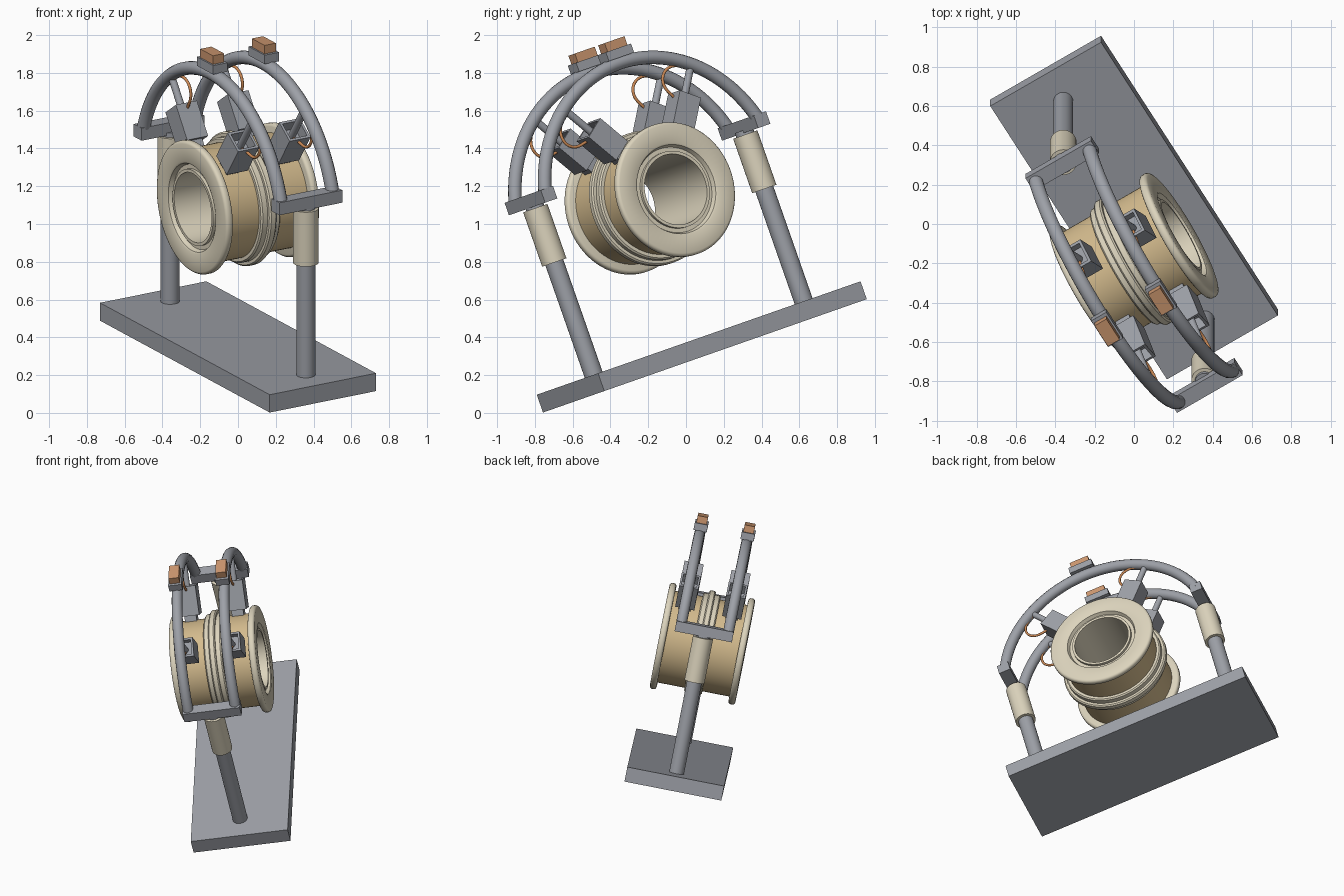
import bpy, bmesh, math
from mathutils import Matrix, Vector

cube = bpy.data.objects.get("Cube")
if cube:
    bpy.data.objects.remove(cube, do_unlink=True)

# Tilted frame of the whole assembly
FRAME = (Matrix.Translation((0, 0.10, 0.302))
         @ Matrix.Rotation(math.radians(19.3), 4, 'X')
         @ Matrix.Rotation(math.radians(31.4), 4, 'Z'))
HUB_Z = 0.883        # height of the spool axis
ARCH_R = 0.73        # arch radius around the spool axis
ARCH_X = 0.16        # sideways position of each arch
POST_Y = 0.69


def material(name, rgb):
    m = bpy.data.materials.new(name)
    m.use_nodes = True
    color = (*rgb, 1)
    m.diffuse_color = color
    m.node_tree.nodes["Principled BSDF"].inputs["Base Color"].default_value = color
    return m


STEEL = material("steel grey", (0.34, 0.355, 0.39))
BEIGE = material("pale beige", (0.72, 0.66, 0.51))
TAN = material("tan", (0.66, 0.50, 0.27))
COPPER = material("copper", (0.61, 0.31, 0.16))
WIRE = material("wire orange", (0.60, 0.25, 0.09))


def add(name, data, mat, matrix):
    ob = bpy.data.objects.new(name, data)
    data.materials.append(mat)
    ob.matrix_world = FRAME @ matrix
    bpy.context.collection.objects.link(ob)
    return ob


def from_bmesh(name, bm, mat, matrix=Matrix(), smooth=False):
    bmesh.ops.recalc_face_normals(bm, faces=bm.faces)
    me = bpy.data.meshes.new(name)
    bm.to_mesh(me)
    bm.free()
    ob = add(name, me, mat, matrix)
    if smooth:
        bpy.ops.object.select_all(action='DESELECT')
        ob.select_set(True)
        bpy.context.view_layer.objects.active = ob
        bpy.ops.object.shade_smooth_by_angle(angle=math.radians(35))
    return ob


def box(name, center, size, mat, matrix=Matrix(), hollow=0):
    bm = bmesh.new()
    bmesh.ops.create_cube(bm, size=1)
    bmesh.ops.scale(bm, vec=size, verts=bm.verts)
    bmesh.ops.translate(bm, vec=center, verts=bm.verts)
    if hollow:
        # sink a pocket into the upper face
        top = max(bm.faces, key=lambda f: f.calc_center_median().z)
        bmesh.ops.inset_region(bm, faces=[top], thickness=0.02)
        inner = bmesh.ops.extrude_face_region(bm, geom=[top])["geom"]
        bmesh.ops.translate(bm, vec=(0, 0, -hollow),
                            verts=[v for v in inner if isinstance(v, bmesh.types.BMVert)])
        if top.is_valid:
            bmesh.ops.delete(bm, geom=[top], context='FACES_ONLY')
    return from_bmesh(name, bm, mat, matrix)


def rod(name, x, y, z0, z1, radius, mat, matrix=Matrix()):
    bm = bmesh.new()
    bmesh.ops.create_cone(bm, cap_ends=True, segments=32, radius1=radius, radius2=radius,
                          depth=z1 - z0, matrix=Matrix.Translation((x, y, (z0 + z1) / 2)))
    return from_bmesh(name, bm, mat, matrix, True)


def lathe(name, profile, mat):
    """Spin a closed (x, radius) profile around the spool axis."""
    bm = bmesh.new()
    verts = [bm.verts.new((x, 0, r)) for x, r in profile]
    edges = [bm.edges.new((verts[i - 1], verts[i])) for i in range(len(verts))]
    bmesh.ops.spin(bm, geom=verts + edges, cent=(0, 0, 0), axis=(1, 0, 0),
                   angle=math.tau, steps=72, use_duplicate=False)
    bmesh.ops.remove_doubles(bm, verts=bm.verts, dist=0.0001)
    return from_bmesh(name, bm, mat, Matrix.Translation((0, 0, HUB_Z)), True)


def tube(name, points, radius, mat, matrix=Matrix(), kind='POLY'):
    cu = bpy.data.curves.new(name, 'CURVE')
    cu.dimensions = '3D'
    cu.bevel_depth = radius
    cu.bevel_resolution = 5
    cu.use_fill_caps = True
    sp = cu.splines.new(kind)
    sp.points.add(len(points) - 1)
    for p, co in zip(sp.points, points):
        p.co = (*co, 1)
    if kind == 'NURBS':
        sp.order_u = 4
        sp.use_endpoint_u = True
    return add(name, cu, mat, matrix)


# Base plate
box("base_plate", (0, 0, 0.05), (0.66, 1.725, 0.10), STEEL)

# Posts, sleeves and cross bars
for side, s in (("front", -1), ("back", 1)):
    y = s * POST_Y
    rod(side + "_post", 0, y, 0.09, 1.06, 0.05, STEEL)
    rod(side + "_sleeve", 0, y, 0.73, 1.035, 0.068, BEIGE)
    box(side + "_cross_bar", (0, y + s * 0.01, 1.08), (0.39, 0.08, 0.07), STEEL)

# Spool: drums, stepped centre flange, rounded end flanges, bushing
lathe("bushing", [(-0.28, 0.19), (-0.28, 0.207), (0.28, 0.207), (0.28, 0.19)], BEIGE)
lathe("centre_flange", [(-0.06, 0.205), (-0.06, 0.33), (-0.052, 0.338), (-0.022, 0.338),
                        (-0.022, 0.354), (-0.014, 0.362), (0.014, 0.362), (0.022, 0.354),
                        (0.022, 0.338), (0.052, 0.338), (0.06, 0.33), (0.06, 0.205)], BEIGE)
FLANGE = [(0.245, 0.205), (0.245, 0.345), (0.249, 0.355), (0.258, 0.361), (0.278, 0.361),
          (0.287, 0.355), (0.291, 0.345), (0.291, 0.25), (0.286, 0.24), (0.262, 0.23),
          (0.262, 0.205)]
for side, s in (("left", 1), ("right", -1)):
    lathe(side + "_drum", [(s * x, r) for x, r in
                           ((0.055, 0.205), (0.055, 0.312), (0.25, 0.312), (0.25, 0.205))], TAN)
    lathe(side + "_end_flange", [(s * x, r) for x, r in FLANGE], BEIGE)

# Arches with terminal blocks and sensor holders
half = math.acos((1.09 - HUB_Z) / ARCH_R)
for side, s in (("left", 1), ("right", -1)):
    x = s * ARCH_X
    arc = [half * (i / 24 - 1) for i in range(49)]
    tube(side + "_arch",
         [(x, ARCH_R * math.sin(a), HUB_Z + ARCH_R * math.cos(a)) for a in arc], 0.036, STEEL)
    box(side + "_terminal_plate", (x, 0, 1.665), (0.09, 0.165, 0.05), STEEL)
    box(side + "_terminal_block", (x, 0, 1.713), (0.07, 0.13, 0.05), COPPER)

    for end, tilt in (("front", -35), ("back", 35)):
        name = side + "_" + end
        m = (Matrix.Translation((x, 0, HUB_Z))
             @ Matrix.Rotation(math.radians(-tilt), 4, 'X'))
        box(name + "_holder", (0, 0, 0.45), (0.13, 0.13, 0.20), STEEL, m, hollow=0.07)
        box(name + "_contact", (0, 0, 0.335), (0.08, 0.08, 0.06), STEEL, m)
        rod(name + "_hanger", 0, 0, 0.46, 0.72, 0.02, STEEL, m)
        tube(name + "_wire", [(0, -0.01, 0.70), (0, -0.09, 0.71), (0, -0.17, 0.64),
                              (0, -0.13, 0.54), (0, -0.06, 0.53), (0, -0.02, 0.50)],
             0.008, WIRE, m, 'NURBS')
